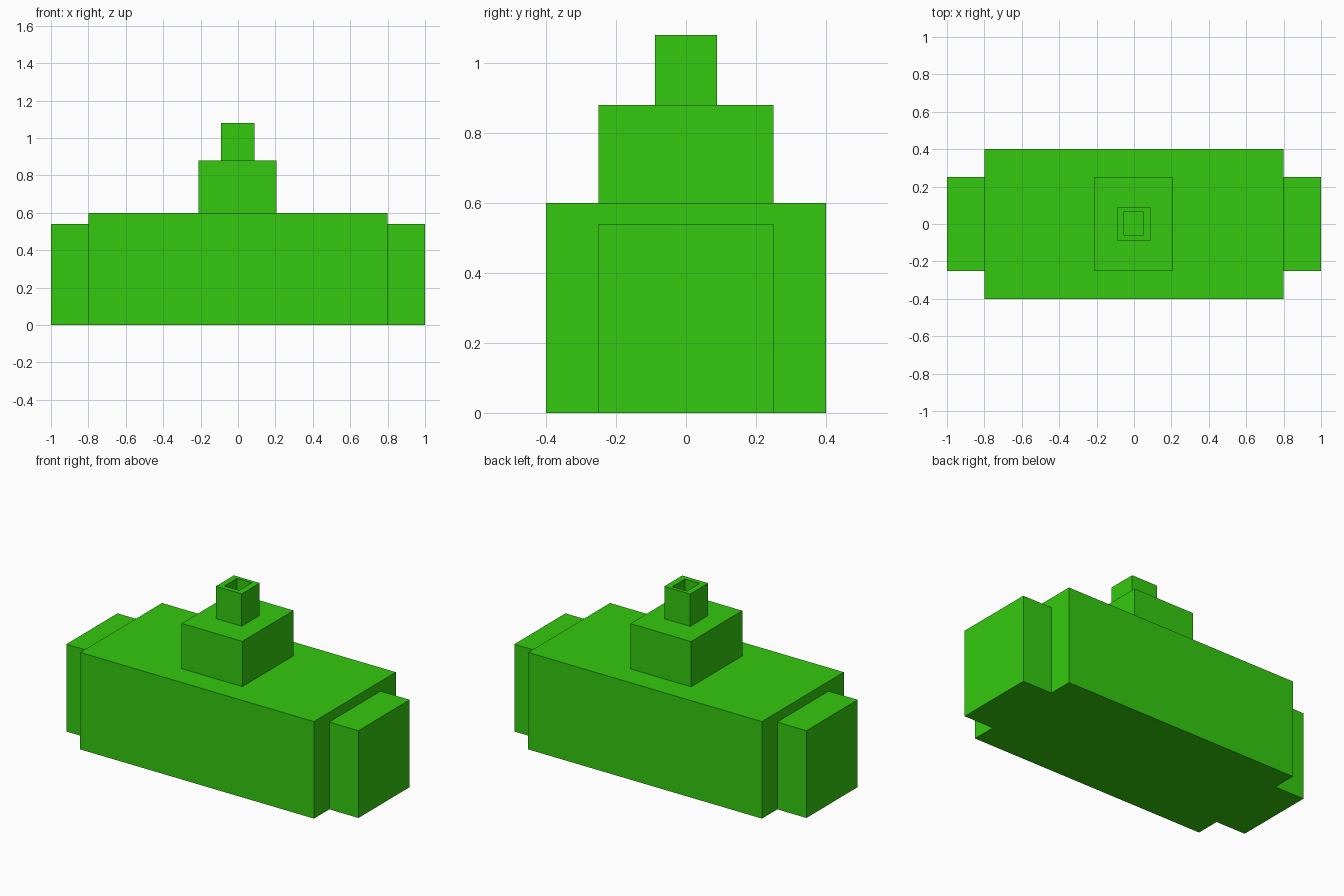
import bpy, bmesh
from mathutils import Vector

if "Cube" in bpy.data.objects:
    bpy.data.objects.remove(bpy.data.objects["Cube"])

green = bpy.data.materials.new("bright green")
green.diffuse_color = (0.034, 0.584, 0.0044, 1)
green.use_nodes = True
green.node_tree.nodes["Principled BSDF"].inputs["Base Color"].default_value = green.diffuse_color


def box(name, lo, hi, hole=None):
    """Box between two corners; hole = (x0, x1, y0, y1, depth) sinks a pit in the top."""
    lo, hi = Vector(lo), Vector(hi)
    bm = bmesh.new()
    bmesh.ops.create_cube(bm, size=1)
    for v in bm.verts:
        v.co = Vector([(hi if v.co[i] > 0 else lo)[i] for i in range(3)])
    if hole:
        x0, x1, y0, y1, depth = hole
        bm.normal_update()
        top = max(bm.faces, key=lambda f: f.calc_center_median().z)
        # rim
        bmesh.ops.inset_region(bm, faces=[top], thickness=0.03)
        mid = (lo + hi) / 2
        for v in top.verts:
            v.co.x = x1 if v.co.x > mid.x else x0
            v.co.y = y1 if v.co.y > mid.y else y0
        # pit walls and floor
        floor = bmesh.ops.extrude_discrete_faces(bm, faces=[top])["faces"][0]
        for v in floor.verts:
            v.co.z -= depth
    me = bpy.data.meshes.new(name)
    bm.to_mesh(me)
    bm.free()
    me.materials.append(green)
    ob = bpy.data.objects.new(name, me)
    bpy.context.collection.objects.link(ob)
    return ob


# Main body
box("body", (-0.8, -0.4, 0), (0.8, 0.4, 0.6))

# End blocks, mirrored left and right
box("right_end_block", (0.8, -0.25, 0), (1.0, 0.25, 0.54))
box("left_end_block", (-1.0, -0.25, 0), (-0.8, 0.25, 0.54))

# Raised block and hollow chimney on top
box("upper_block", (-0.21, -0.25, 0.6), (0.205, 0.25, 0.88))
box("chimney", (-0.09, -0.088, 0.88), (0.087, 0.088, 1.08),
    hole=(-0.053, 0.048, -0.058, 0.066, 0.15))
